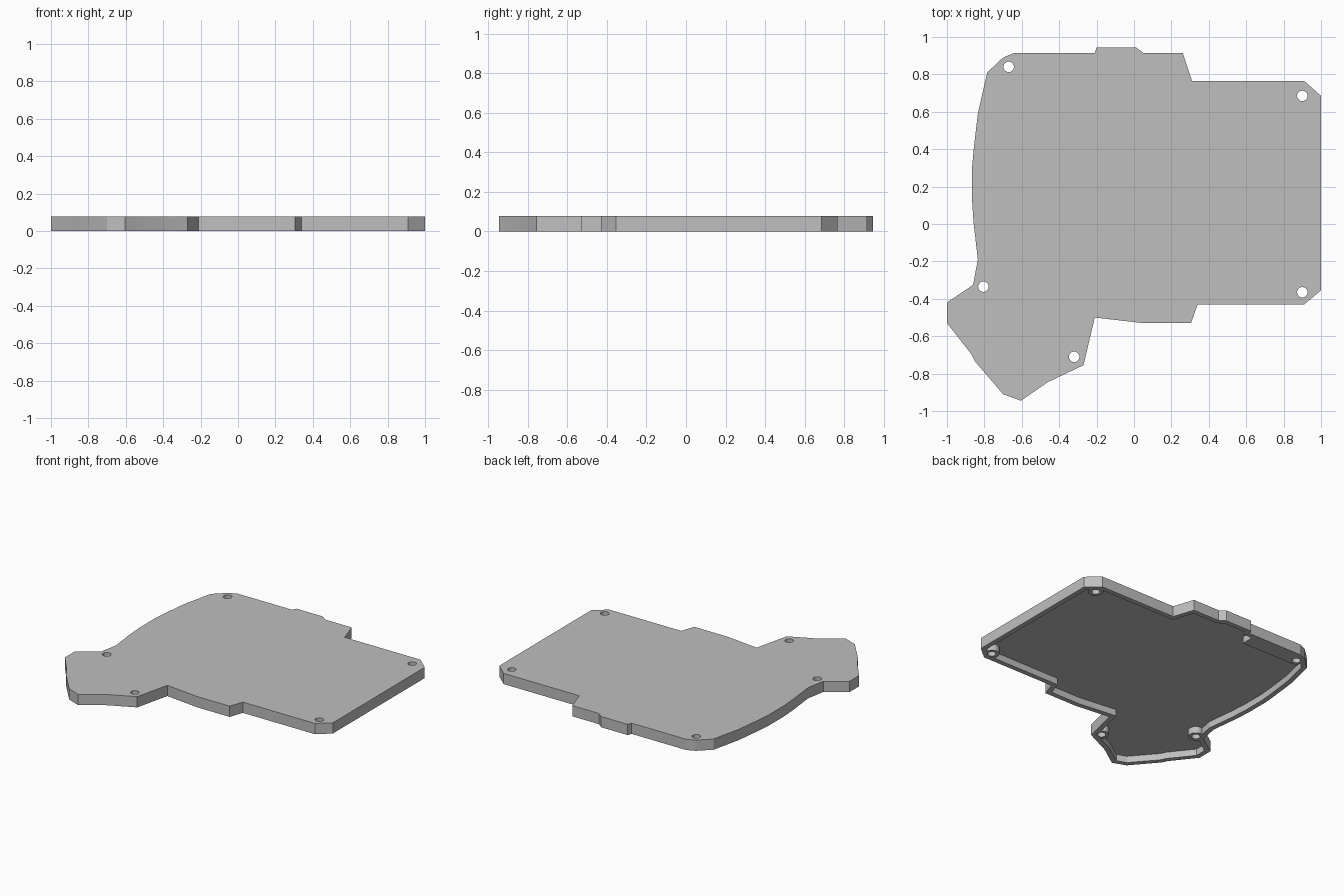
import bpy, bmesh, math
from mathutils import Vector

cube = bpy.data.objects.get("Cube")
if cube:
    bpy.data.objects.remove(cube, do_unlink=True)

HEIGHT, CEILING, WALL = 0.077, 0.047, 0.035
HOLE_R, BOSS_R = 0.028, 0.05

# Clockwise outline of the cover
OUTLINE = [Vector(p) for p in (
    (-.64, .915), (-.21, .915), (-.2, .945), (.01, .945), (.05, .915), (.26, .915),
    (.31, .765), (.91, .765), (1, .685), (1, -.355), (.91, -.43), (.34, -.43),
    (.305, -.53), (.05, -.53), (-.21, -.5), (-.27, -.755), (-.46, -.845),
    (-.605, -.945), (-.7, -.91), (-.85, -.735), (-.87, -.695), (-1, -.53),
    (-1, -.42), (-.86, -.325), (-.835, -.19), (-.858, .01), (-.866, .13),
    (-.866, .3), (-.855, .42), (-.835, .59), (-.785, .81), (-.7, .89))]
SCREWS = [(-.67, .84), (.9, .685), (.9, -.365), (-.805, -.335), (-.32, -.71)]


def inset(points, distance):
    """Mitred inward offset of a clockwise polygon."""
    result = []
    for i, p in enumerate(points):
        a = (p - points[i - 1]).normalized()
        b = (points[(i + 1) % len(points)] - p).normalized()
        na, nb = Vector((a.y, -a.x)), Vector((b.y, -b.x))
        result.append(p + (na + nb) * distance / (1 + na.dot(nb)))
    return result


def circle(centre, radius, sides=32):
    steps = [math.tau * i / sides for i in range(sides)]
    return [(centre[0] + radius * math.cos(t), centre[1] + radius * math.sin(t)) for t in steps]


def prism(name, points, bottom, top):
    bm = bmesh.new()
    face = bm.faces.new([bm.verts.new((p[0], p[1], bottom)) for p in points])
    extruded = bmesh.ops.extrude_face_region(bm, geom=[face])["geom"]
    verts = [v for v in extruded if isinstance(v, bmesh.types.BMVert)]
    bmesh.ops.translate(bm, verts=verts, vec=(0, 0, top - bottom))
    bmesh.ops.recalc_face_normals(bm, faces=bm.faces[:])
    mesh = bpy.data.meshes.new(name)
    bm.to_mesh(mesh)
    bm.free()
    obj = bpy.data.objects.new(name, mesh)
    bpy.context.collection.objects.link(obj)
    return obj


def cut(target, cutters):
    """Subtract the cutters, bake the result and delete them."""
    for cutter in cutters:
        cutter.hide_render = True
        mod = target.modifiers.new("cut", "BOOLEAN")
        mod.operation, mod.solver, mod.object = "DIFFERENCE", "EXACT", cutter
    graph = bpy.context.evaluated_depsgraph_get()
    baked = bpy.data.meshes.new_from_object(target.evaluated_get(graph))
    target.modifiers.clear()
    target.data = baked
    for cutter in cutters:
        bpy.data.objects.remove(cutter, do_unlink=True)


# Cavity, keeping screw bosses and the thick stretch of the back wall
cavity = prism("cavity", inset(OUTLINE, WALL), -.05, CEILING)
keep = [prism("boss", circle(s, BOSS_R), -.1, .1) for s in SCREWS]
keep.append(prism("wall_block", [(-.67, .79), (-.67, 1), (-.26, 1), (-.26, .79)], -.12, .12))
cut(cavity, keep)

# Cover shell with through holes
cover = prism("cover_plate", OUTLINE, 0, HEIGHT)
cut(cover, [cavity] + [prism("hole", circle(s, HOLE_R), -.1, .2) for s in SCREWS])

# Plain grey finish
grey = bpy.data.materials.new("plain_grey")
grey.use_nodes = True
colour = (.52, .52, .52, 1)
grey.diffuse_color = colour
grey.node_tree.nodes["Principled BSDF"].inputs["Base Color"].default_value = colour
cover.data.materials.clear()
cover.data.materials.append(grey)

bpy.ops.object.select_all(action="DESELECT")
cover.select_set(True)
bpy.context.view_layer.objects.active = cover
bpy.ops.object.shade_smooth_by_angle(angle=math.radians(15))
